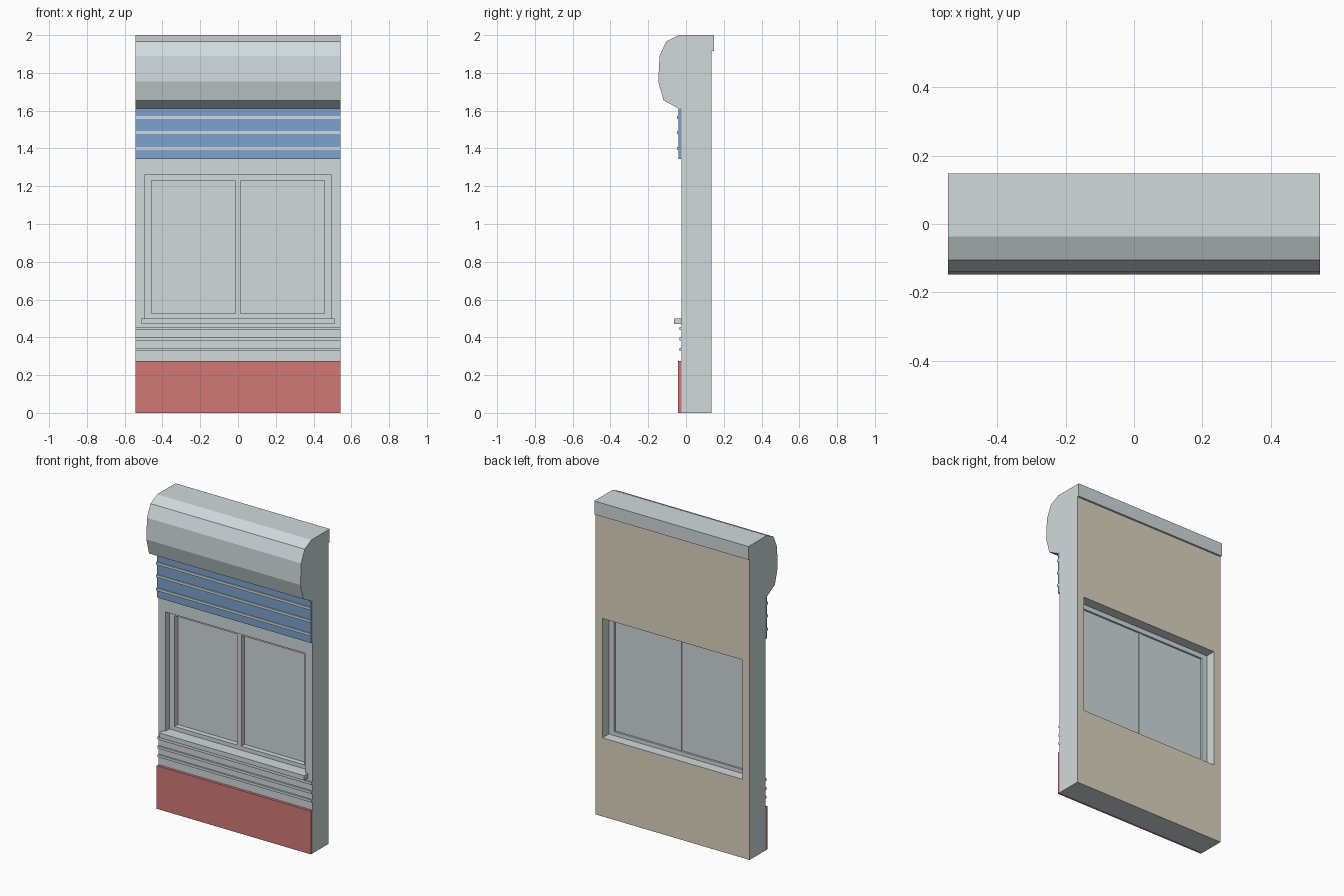
import bpy
import bmesh

if "Cube" in bpy.data.objects:
    bpy.data.objects.remove(bpy.data.objects["Cube"], do_unlink=True)


def material(name, rgb):
    mat = bpy.data.materials.new(name)
    mat.use_nodes = True
    mat.diffuse_color = (*rgb, 1)
    mat.node_tree.nodes["Principled BSDF"].inputs["Base Color"].default_value = (*rgb, 1)
    return mat


GREY = material("pale grey", (0.63, 0.70, 0.72))
BEIGE = material("warm beige", (0.72, 0.66, 0.53))
RED = material("brick red", (0.64, 0.19, 0.18))
BLUE = material("soft blue", (0.20, 0.36, 0.61))

HALF = 0.543                      # half width of the panel
FRONT, BACK = -0.025, 0.135       # wall faces
WIN_X, WIN_LOW, WIN_TOP = 0.494, 0.50, 1.26


def prism(name, profile, half, mat):
    """Extrude a (y, z) profile across x."""
    bm = bmesh.new()
    face = bm.faces.new([bm.verts.new((-half, y, z)) for y, z in profile])
    moved = bmesh.ops.extrude_face_region(bm, geom=[face])["geom"]
    for v in moved:
        if isinstance(v, bmesh.types.BMVert):
            v.co.x = half
    bmesh.ops.recalc_face_normals(bm, faces=bm.faces)
    mesh = bpy.data.meshes.new(name)
    bm.to_mesh(mesh)
    bm.free()
    mesh.materials.append(mat)
    obj = bpy.data.objects.new(name, mesh)
    bpy.context.collection.objects.link(obj)
    return obj


def box(name, half, y0, y1, z0, z1, mat, x=0):
    obj = prism(name, [(y0, z0), (y1, z0), (y1, z1), (y0, z1)], half, mat)
    obj.location.x = x
    return obj


def cut(target, cutter):
    """Apply a boolean difference and discard the cutter."""
    cutter.hide_render = True
    mod = target.modifiers.new("opening", "BOOLEAN")
    mod.operation = "DIFFERENCE"
    mod.solver = "EXACT"
    mod.object = cutter
    bpy.context.view_layer.objects.active = target
    bpy.ops.object.modifier_apply(modifier=mod.name)
    bpy.data.objects.remove(cutter, do_unlink=True)


# Wall with faceted cornice and rear lip
wall = prism("wall_and_cornice", [
    (FRONT, 0), (BACK, 0), (BACK, 1.915), (0.147, 1.915), (0.147, 2),
    (-0.037, 2), (-0.105, 1.967), (-0.14, 1.89), (-0.147, 1.755),
    (-0.119, 1.655), (-0.04, 1.612), (FRONT, 1.612)], HALF, GREY)
cut(wall, box("opening_cutter", WIN_X, -0.3, 0.3, WIN_LOW, WIN_TOP, GREY))

# Plastered inner face
if len(wall.data.materials) < 2:
    wall.data.materials.append(BEIGE)
for p in wall.data.polygons:
    inner = p.normal.y > 0.9 and abs(p.center.y - BACK) < 0.004
    p.material_index = 1 if inner else 0

# Painted plinth and upper band
box("plinth", HALF, -0.042, FRONT, 0, 0.275, RED)
box("upper_band", HALF, -0.041, FRONT, 1.345, 1.612, BLUE)

# Horizontal trim strips
for i, z in enumerate((1.40, 1.485, 1.565)):
    box(f"upper_strip_{i + 1}", HALF, -0.048, FRONT, z - 0.008, z + 0.008, GREY)
for i, z in enumerate((0.335, 0.39, 0.447)):
    box(f"lower_strip_{i + 1}", HALF, -0.035, FRONT, z - 0.008, z + 0.008, GREY)

# Window sill
box("window_sill", 0.51, -0.063, FRONT, 0.47, 0.50, GREY)

# Window frame, mullion and panes
frame = box("window_frame", WIN_X, 0.015, 0.07, WIN_LOW, WIN_TOP, GREY)
cut(frame, box("frame_cutter", 0.457, -0.1, 0.2, 0.525, 1.23, GREY))
box("mullion", 0.013, 0.015, 0.062, 0.525, 1.23, GREY)
for side, x in (("right", -0.235), ("left", 0.235)):
    box(f"{side}_pane", 0.222, 0.048, 0.058, 0.525, 1.23, GREY, x)
